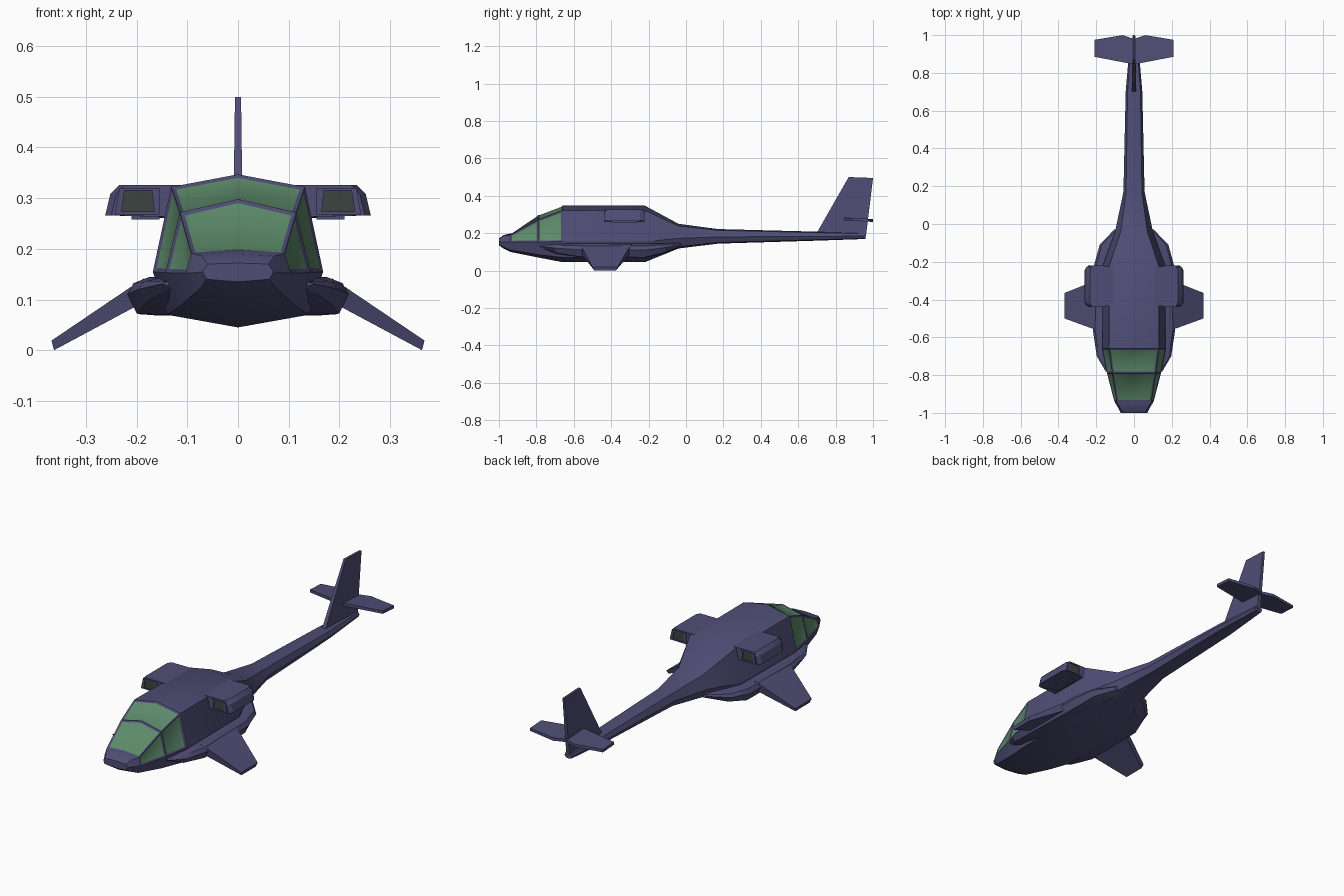
import bpy, bmesh, math
from mathutils import Vector

if "Cube" in bpy.data.objects:
    bpy.data.objects.remove(bpy.data.objects["Cube"])


def material(name, rgb):
    m = bpy.data.materials.new(name)
    m.diffuse_color = (*rgb, 1)
    m.use_nodes = True
    m.node_tree.nodes["Principled BSDF"].inputs["Base Color"].default_value = m.diffuse_color
    return m


PAINT = material("slate purple paint", (0.078, 0.076, 0.18))
GLASS = material("green glass", (0.11, 0.26, 0.145))
DARK = material("dark intake", (0.045, 0.056, 0.05))


def finish(name, bm, smooth=None):
    bmesh.ops.recalc_face_normals(bm, faces=bm.faces)
    me = bpy.data.meshes.new(name)
    bm.to_mesh(me)
    bm.free()
    for m in (PAINT, GLASS, DARK):
        me.materials.append(m)
    ob = bpy.data.objects.new(name, me)
    bpy.context.collection.objects.link(ob)
    if smooth:
        bpy.ops.object.select_all(action='DESELECT')
        ob.select_set(True)
        bpy.context.view_layer.objects.active = ob
        bpy.ops.object.shade_smooth_by_angle(angle=math.radians(smooth))
    return ob


def loft(rings):
    """Skin a list of equal-length rings; returns bmesh and side faces [band][side]."""
    bm = bmesh.new()
    vs = [[bm.verts.new(p) for p in r] for r in rings]
    n = len(rings[0])
    bands = [[bm.faces.new((a[j], a[(j + 1) % n], b[(j + 1) % n], b[j])) for j in range(n)]
             for a, b in zip(vs, vs[1:])]
    caps = [bm.faces.new(vs[0]), bm.faces.new(vs[-1])]
    bmesh.ops.recalc_face_normals(bm, faces=bm.faces)
    return bm, bands, caps


def flip(rings, s):
    return [[(s * x, y, z) for x, y, z in r] for r in rings]


SIDES = (("right", 1), ("left", -1))

# Fuselage: y, top z, shoulder x z, waist x z, chine x z, bottom z
stations = [
    (-1.00, .172, .060, .170, .070, .155, .062, .140, .135),
    (-0.975, .190, .072, .186, .083, .153, .072, .125, .117),
    (-0.94, .198, .092, .191, .104, .152, .088, .110, .100),
    (-0.79, .298, .115, .272, .143, .153, .117, .085, .070),
    (-0.66, .347, .132, .322, .168, .155, .140, .070, .045),
    (-0.22, .347, .130, .322, .165, .155, .138, .070, .045),
    (-0.04, .250, .070, .238, .100, .172, .078, .128, .118),
    (0.17, .222, .042, .215, .056, .180, .042, .150, .144),
    (0.70, .208, .034, .203, .044, .183, .034, .165, .160),
    (0.96, .200, .016, .197, .022, .184, .016, .172, .169),
]
rings = []
for y, zt, xs, zs, xw, zw, xc, zc, zb in stations:
    rings.append([(0, y, zt), (xs, y, zs), (xw, y, zw), (xc, y, zc), (0, y, zb),
                  (-xc, y, zc), (-xw, y, zw), (-xs, y, zs)])
bm, bands, caps = loft(rings)
# Windows: two windscreen panes and two side panes per side, inset into the skin
for band in (2, 3):
    for group in ((0, 7), (1,), (6,)):
        panes = [bands[band][j] for j in group]
        bmesh.ops.inset_region(bm, faces=panes, thickness=.0085, depth=-.004,
                               use_even_offset=True, use_boundary=True)
        for f in panes:
            f.material_index = 1
finish("fuselage", bm, 28)

# Side sponsons: y, outer x, top z, bottom z
pod = [(-.78, .150, .138, .122), (-.70, .197, .143, .092), (-.56, .218, .144, .070),
       (-.22, .212, .144, .068), (-.11, .182, .146, .095), (-.03, .105, .150, .125)]
for side, s in SIDES:
    r = []
    for y, xo, zt, zb in pod:
        xi, zm = min(.09, xo - .05), zb + (zt - zb) * .55
        r.append([(xi, y, zt), (xo - .042, y, zt), (xo - .012, y, zm + (zt - zm) * .65),
                  (xo, y, zm), (xo - .018, y, zb + .003), (xo - .06, y, zb), (xi, y, zb)])
    bm, _, _ = loft(flip(r, s))
    finish(side + "_sponson", bm, 25)

# Drooping stub wings
for side, s in SIDES:
    r = [[(.185, -.57, .142), (.185, -.29, .142), (.18, -.29, .098), (.18, -.57, .098)],
         [(.217, -.555, .121), (.217, -.305, .121), (.208, -.305, .083), (.208, -.555, .083)],
         [(.368, -.50, .019), (.368, -.365, .019), (.363, -.375, 0), (.363, -.49, 0)]]
    bm, _, _ = loft(flip(r, s))
    finish(side + "_stub_wing", bm)

# Engine nacelles with recessed openings at both ends
profile = [(.10, .262), (.262, .266), (.252, .308), (.234, .326), (.10, .326)]
for side, s in SIDES:
    r = []
    for y, k in ((-.435, .012), (-.415, 0), (-.245, 0), (-.225, .012)):
        r.append([(x - (k if x > .2 else 0), y, z) for x, z in profile])
    bm, _, _ = loft(flip(r, s))
    finish(side + "_engine_nacelle", bm, 25)
    for end, y, d in (("intake", -.4355, 1), ("exhaust", -.2245, -1)):
        # Opening: thin dark plate with a raised lip around it
        outer = [(.155, .268), (.243, .268), (.234, .320), (.155, .320)]
        inner = [(.165, .274), (.230, .274), (.224, .315), (.170, .315)]
        lip = [[(x, yy, z) for x, z in p] for p, yy in
               ((outer, y + d * .01), (outer, y - d * .004), (inner, y - d * .004), (inner, y))]
        bm, _, caps = loft(flip(lip, s))
        caps[1].material_index = 2
        finish(f"{side}_{end}_opening", bm)
    # Small rail under the nacelle
    rail = [[(x, y, z) for x, z in ((.155, .258), (.21, .258), (.21, .268), (.155, .268))]
            for y in (-.40, -.26)]
    bm, _, _ = loft(flip(rail, s))
    finish(side + "_nacelle_rail", bm)

# Tail fin
fin = [(.70, .203, .010), (.87, .50, .006), (1.0, .495, .006), (.962, .184, .010)]
bm, _, _ = loft([[(sx * w, y, z) for y, z, w in fin] for sx in (-1, 1)])
finish("tail_fin", bm)

# Tailplane
for side, s in SIDES:
    plan = [(0, .845), (.208, .885), (.208, .975), (.06, 1.0), (0, .98)]
    bm, _, _ = loft(flip([[(x, y, z + (.985 - y) * .06) for x, y in plan]
                          for z in (.261, .276)], s))
    finish(side + "_tailplane", bm)
